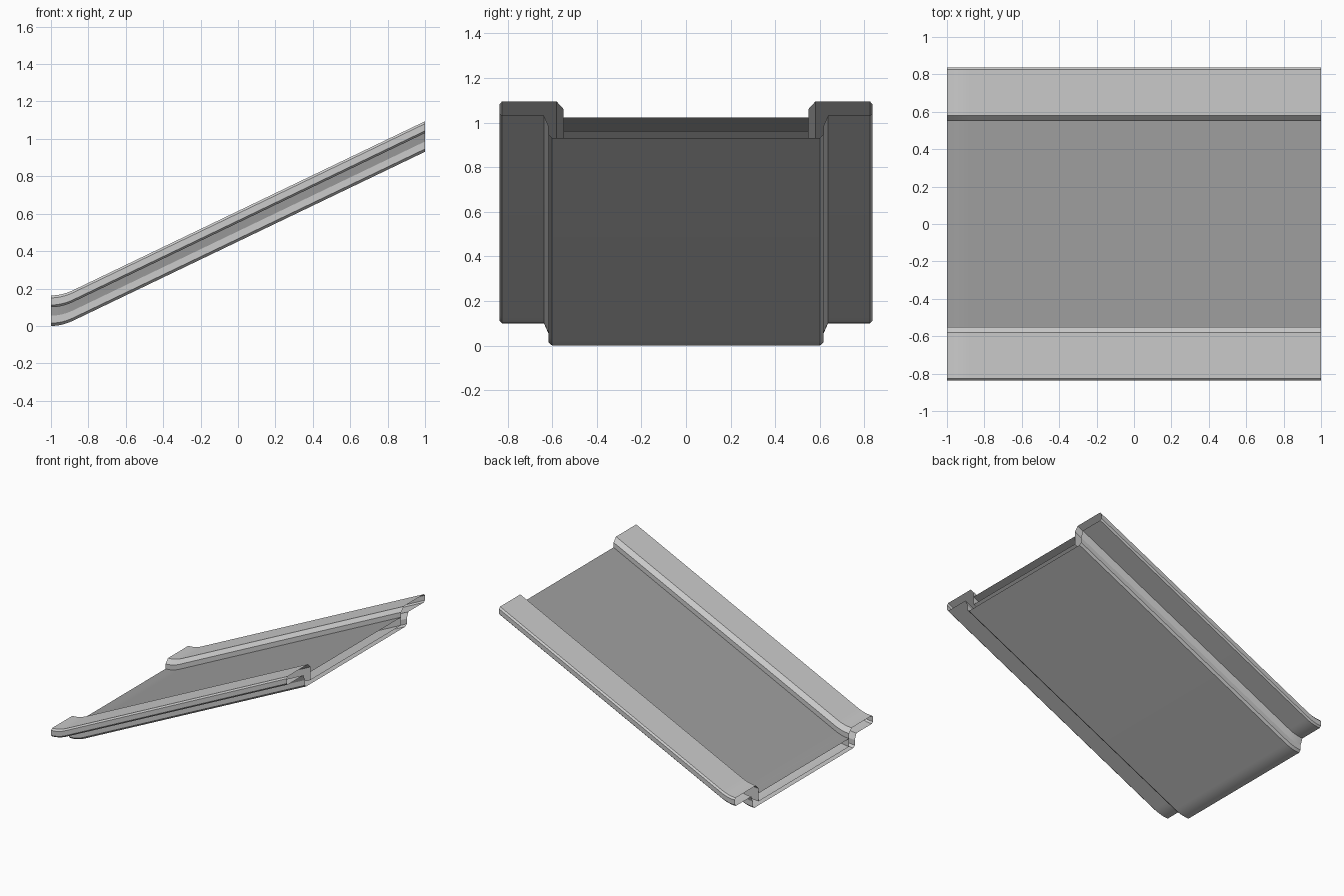
import bpy, bmesh, math

if "Cube" in bpy.data.objects:
    bpy.data.objects.remove(bpy.data.objects["Cube"])

SLOPE, BEND = 0.48, 0.12


def rise(x):
    """Height of the ramp underside: short curved foot, then a straight slope."""
    t = x + 1
    return SLOPE * t * t / (2 * BEND) if t < BEND else SLOPE * (t - BEND / 2)


STATIONS = [-1 + BEND * i / 6 for i in range(7)] + [1]


def sweep(name, profile, closed):
    """Carry a (y, z) profile along the ramp, leaving the ends open."""
    bm = bmesh.new()
    rings = [[bm.verts.new((x, y, z + rise(x))) for y, z in profile] for x in STATIONS]
    n = len(profile)
    for a, b in zip(rings, rings[1:]):
        for i in range(n if closed else n - 1):
            j = (i + 1) % n
            bm.faces.new((a[i], b[i], b[j], a[j]))
    me = bpy.data.meshes.new(name)
    bm.normal_update()
    bm.to_mesh(me)
    bm.free()
    ob = bpy.data.objects.new(name, me)
    bpy.context.collection.objects.link(ob)
    bpy.context.view_layer.objects.active = ob
    ob.select_set(True)
    bpy.ops.object.shade_smooth_by_angle(angle=math.radians(20))
    ob.select_set(False)
    return ob


# Channel: hollow trough with a broad chamfered rail on each side
outer = [(0.60, 0), (0.617, 0.015), (0.617, 0.055), (0.637, 0.10), (0.825, 0.10),
         (0.837, 0.112), (0.837, 0.15), (0.825, 0.163), (0.58, 0.163),
         (0.55, 0.13), (0.55, 0.03)]
half = outer
ring = half + [(-y, z) for y, z in reversed(half)]
# Reversed so that face normals point outwards
sweep("channel", ring[::-1], True)

# Dark sliding surface resting inside the trough
surface = sweep("slide_surface", [(0.55, 0.092), (-0.55, 0.092)][::-1], False)
mat = bpy.data.materials.new("dark_grey")
mat.diffuse_color = (0.35, 0.35, 0.35, 1)
mat.use_nodes = True
mat.node_tree.nodes["Principled BSDF"].inputs["Base Color"].default_value = mat.diffuse_color
surface.data.materials.append(mat)

# Make the sheet face upwards and the shell face outwards
for ob in (bpy.data.objects["channel"], surface):
    me = ob.data
    if ob is surface:
        flip = me.polygons[-1].normal.z < 0
    else:
        low = min(me.polygons, key=lambda p: p.center.z)
        flip = low.normal.z > 0
    if flip:
        me.flip_normals()
